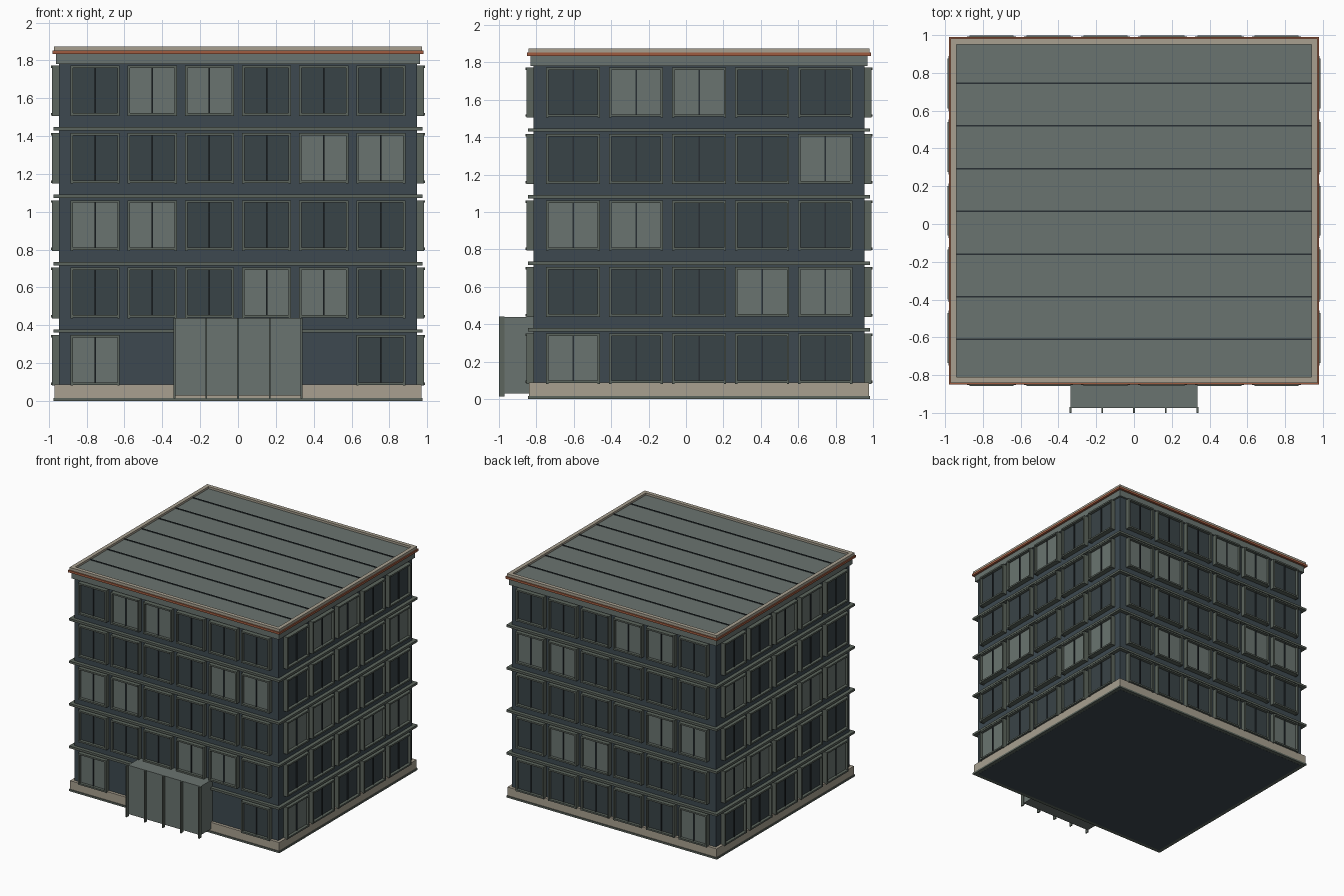
import bpy, bmesh

if "Cube" in bpy.data.objects:
    bpy.data.objects.remove(bpy.data.objects["Cube"])

YC = 0.07                 # building centre in y
HX, HY = 0.945, 0.885     # wall half sizes
FLOOR = 0.356             # storey height


def mat(name, r, g, b):
    m = bpy.data.materials.new(name)
    lin = [((c / 255 + 0.055) / 1.055) ** 2.4 for c in (r, g, b)]
    m.diffuse_color = (*lin, 1)
    m.use_nodes = True
    m.node_tree.nodes["Principled BSDF"].inputs["Base Color"].default_value = m.diffuse_color
    return m


WALL = mat("slate wall", 61, 73, 80)
GLASS = mat("dark glass", 57, 67, 71)
PALE = mat("pale grey panel", 106, 116, 112)
TRIM = mat("olive grey trim", 92, 101, 93)
STONE = mat("beige stone", 168, 160, 144)
COPPER = mat("copper trim", 160, 92, 64)
DARK = mat("dark seam", 40, 47, 51)


def make(name, boxes, material):
    """One object from a list of (x0, x1, y0, y1, z0, z1) boxes."""
    bm = bmesh.new()
    for x0, x1, y0, y1, z0, z1 in boxes:
        vs = bmesh.ops.create_cube(bm, size=1)["verts"]
        for v in vs:
            v.co.x = x0 if v.co.x < 0 else x1
            v.co.y = y0 if v.co.y < 0 else y1
            v.co.z = z0 if v.co.z < 0 else z1
    me = bpy.data.meshes.new(name)
    bm.to_mesh(me)
    bm.free()
    me.materials.append(material)
    ob = bpy.data.objects.new(name, me)
    bpy.context.collection.objects.link(ob)
    return ob


def slab(out, z0, z1):
    """Full storey slab reaching 'out' beyond the walls."""
    return (-HX - out, HX + out, YC - HY - out, YC + HY + out, z0, z1)


def ring(out, inn, z0, z1):
    """Four bars round the building, from -inn to +out of the wall face."""
    X, Y, x, y = HX + out, HY + out, HX - inn, HY - inn
    return [(-X, X, YC - Y, YC - y, z0, z1), (-X, X, YC + y, YC + Y, z0, z1),
            (-X, -x, YC - y, YC + y, z0, z1), (x, X, YC - y, YC + y, z0, z1)]


def on_side(side, u0, u1, d0, d1, z0, z1):
    """Box on a facade: u along the wall, d outwards from it."""
    axis, s = side
    h = HY if axis == "y" else HX
    a, b = sorted((s * (h + d0), s * (h + d1)))
    if axis == "y":
        return (u0, u1, YC + a, YC + b, z0, z1)
    return (a, b, YC + u0, YC + u1, z0, z1)


# main body, plinth and floor bands
make("walls", [slab(0, 0, 1.80)], WALL)
make("plinth", ring(0.024, 0.02, 0.016, 0.087), STONE)
make("ground_rim", ring(0.03, 0.02, 0.001, 0.016), TRIM)
bands = []
for k in range(1, 5):
    z = 0.005 + k * FLOOR
    bands += ring(0.03, 0.01, z, z + 0.018)
make("floor_bands", bands, TRIM)

# cornice, parapet and roof
make("cornice", [slab(0.016, 1.78, 1.834)], PALE)
make("copper_strip", ring(0.035, 0.02, 1.834, 1.852), COPPER)
make("parapet", ring(0.027, 0.005, 1.852, 1.874), STONE)
make("roof", [slab(-0.004, 1.82, 1.857)], PALE)
make("roof_seams", [(-0.94, 0.94, y - 0.004, y + 0.004, 1.855, 1.863)
                    for y in (0.745 - 0.226 * i for i in range(7))], DARK)

# windows on all four sides
frames, dark, lit, mullions = [], [], [], []
for side in (("y", -1), ("y", 1), ("x", -1), ("x", 1)):
    n, step, hw = (6, 0.302, 0.130) if side[0] == "y" else (5, 0.337, 0.145)
    for row in range(5):
        z0 = 0.085 + row * FLOOR
        z1 = z0 + 0.264
        for col in range(n):
            if side == ("y", -1) and row == 0 and 0 < col < 5:
                continue  # entrance takes this place
            c = (col - (n - 1) / 2) * step
            t = 0.013
            a, b = c - hw, c + hw
            frames += [on_side(side, a, a + t, -0.005, 0.038, z0 - 0.004, z1),
                       on_side(side, b - t, b, -0.005, 0.038, z0 - 0.004, z1),
                       on_side(side, a + t, b - t, -0.005, 0.042, z0, z0 + t),
                       on_side(side, a + t, b - t, -0.005, 0.042, z1 - t, z1)]
            pane = on_side(side, a + t, b - t, 0, 0.018, z0 + t, z1 - t)
            (lit if (col - (6, 3, 0, 4, 1)[row]) % 7 < 2 else dark).append(pane)
            mullions.append(on_side(side, c - 0.004, c + 0.004, 0.01, 0.026,
                                    z0 + t, z1 - t))
make("window_frames", frames, TRIM)
make("dark_panes", dark, GLASS)
make("lit_panes", lit, PALE)
make("window_mullions", mullions, DARK)

# entrance block with vertical fins
make("entrance", [(-0.335, 0.335, -0.975, YC - HY + 0.01, 0.03, 0.438)], PALE)
make("entrance_fins", [(x - 0.005, x + 0.005, -1.0, -0.97, 0.012, 0.44)
                       for x in (-0.336, -0.168, 0, 0.168, 0.336)], TRIM)
